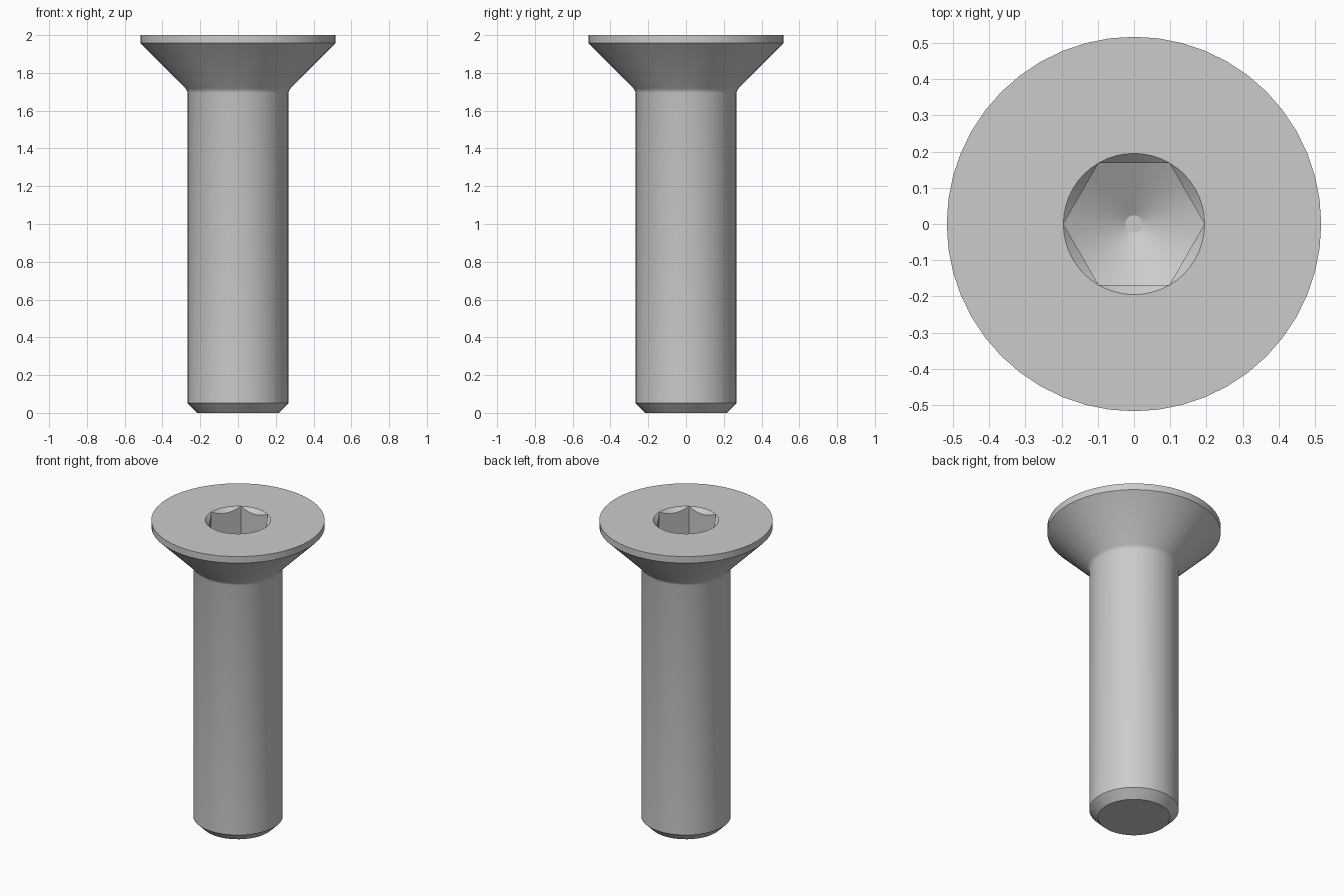
import bpy
import bmesh
from math import cos, sin, tan, pi, radians

cube = bpy.data.objects.get("Cube")
if cube:
    bpy.data.objects.remove(cube)

SEGMENTS = 48            # a multiple of six, so the socket corners land on vertices
HEIGHT = 2.0
HEAD_R, SHANK_R, TIP_R = 0.517, 0.267, 0.215
HEAD_EDGE, NECK = 1.957, 1.707
SOCKET_R = 0.195         # hexagon corner radius, also the countersunk rim
SOCKET_DEPTH = 0.2
HUB_R = 0.024


def hex_radius(angle):
    """Distance from the axis to the hexagon wall, with corners on the x axis."""
    return SOCKET_R * cos(pi / 6) / cos(angle % (pi / 3) - pi / 6)


def bolt_profile(angle):
    """Radius and height from the tip, over the head, down into the socket."""
    wall = hex_radius(angle)
    inset = SOCKET_R - wall
    floor = HEIGHT - SOCKET_DEPTH
    slope = tan(radians(30))
    return [
        # chamfered tip and shank
        (TIP_R, 0),
        (SHANK_R, SHANK_R - TIP_R),
        # small fillet under the head
        (SHANK_R, NECK - 0.012),
        (SHANK_R + 0.003, NECK - 0.001),
        (SHANK_R + 0.011, NECK + 0.011),
        # conical head and its thin rim
        (HEAD_R, HEAD_EDGE),
        (HEAD_R, HEIGHT),
        # socket chamfer, hexagon wall and conical floor
        (SOCKET_R, HEIGHT),
        (wall, HEIGHT - inset),
        (wall, floor - inset * slope),
        (HUB_R, floor - (SOCKET_R - HUB_R) * slope),
    ]


# Lathe the profile around the axis
bm = bmesh.new()
columns = []
for i in range(SEGMENTS):
    a = 2 * pi * i / SEGMENTS
    columns.append([bm.verts.new((r * cos(a), r * sin(a), z))
                    for r, z in bolt_profile(a)])

for i, here in enumerate(columns):
    there = columns[(i + 1) % SEGMENTS]
    for k in range(len(here) - 1):
        bm.faces.new((here[k], there[k], there[k + 1], here[k + 1]))

# Flat tip and socket hub
bm.faces.new([c[0] for c in columns])
bm.faces.new([c[-1] for c in columns])

# The chamfer closes to a point at each hexagon corner
bmesh.ops.remove_doubles(bm, verts=bm.verts, dist=0.00005)
bmesh.ops.recalc_face_normals(bm, faces=bm.faces)

mesh = bpy.data.meshes.new("countersunk_bolt")
bm.to_mesh(mesh)
bm.free()
bolt = bpy.data.objects.new("countersunk_bolt", mesh)
bpy.context.collection.objects.link(bolt)

# Plain grey metal
grey = (0.6, 0.6, 0.6, 1)
metal = bpy.data.materials.new("light_grey_metal")
metal.use_nodes = True
metal.diffuse_color = grey
shader = next(n for n in metal.node_tree.nodes if n.type == "BSDF_PRINCIPLED")
shader.inputs["Base Color"].default_value = grey
mesh.materials.append(metal)

# Smooth round surfaces, sharp machined edges
bpy.ops.object.select_all(action="DESELECT")
bolt.select_set(True)
bpy.context.view_layer.objects.active = bolt
bpy.ops.object.shade_smooth_by_angle(angle=radians(30))
